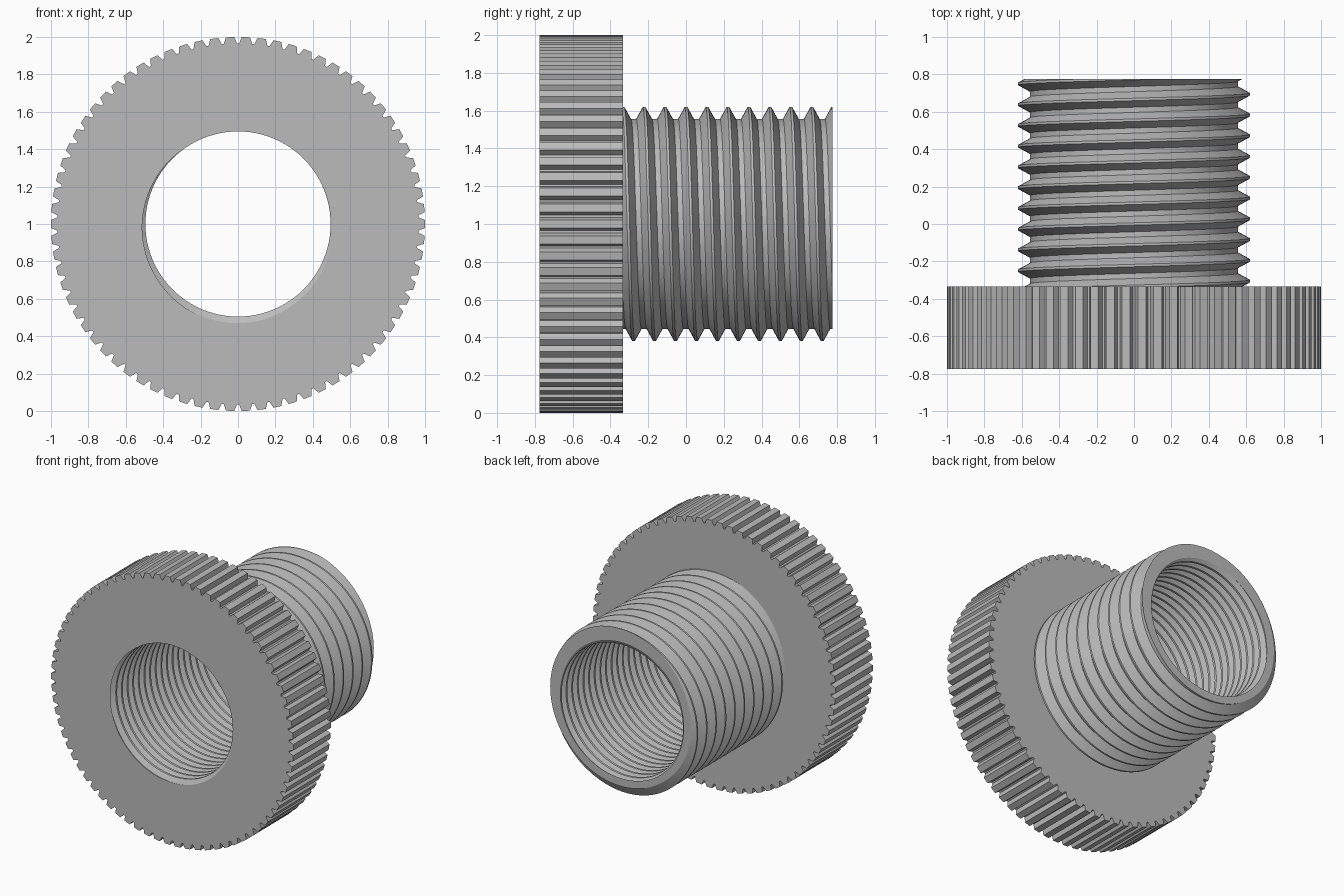
import bpy
import bmesh
from math import sin, cos, pi, tau
from mathutils import Vector

cube = bpy.data.objects.get("Cube")
if cube:
    bpy.data.objects.remove(cube, do_unlink=True)

FRONT, SHOULDER, BACK = -0.775, -0.333, 0.775
SEGMENTS = 96
TEETH = 74


def point(radius, angle, y):
    """Polar point around the main axis; angle runs from up towards +x."""
    return Vector((radius * sin(angle), y, 1 + radius * cos(angle)))


def thread(profile, pitch, phase, y0, y1):
    """Right-hand helical surface trimmed flat at y0 and y1.
    profile: (fraction of pitch, radius) over one pitch; phase: y at angle 0."""
    part = bmesh.new()
    first = int((y0 - phase) / pitch) - 3
    last = int((y1 - phase) / pitch) + 3
    previous = None
    for i in range(first * SEGMENTS, last * SEGMENTS + 1):
        turn = i / SEGMENTS
        row = [part.verts.new(point(r, tau * turn, phase + pitch * (turn + f)))
               for f, r in profile]
        if previous:
            for j in range(len(row) - 1):
                part.faces.new((previous[j], previous[j + 1], row[j + 1], row[j]))
        previous = row
    bmesh.ops.remove_doubles(part, verts=part.verts, dist=1e-5)
    for y, side in ((y0, -1), (y1, 1)):
        bmesh.ops.bisect_plane(part, geom=part.verts[:] + part.edges[:] + part.faces[:],
                               dist=1e-6, plane_co=(0, y, 0), plane_no=(0, side, 0),
                               clear_outer=True)
    mesh = bpy.data.meshes.new("thread_part")
    part.to_mesh(mesh)
    part.free()
    return mesh


def trapezoid(flat, far_flat, near, far):
    """One pitch of thread, centred on the flat at radius near."""
    return [(-0.5, far), (-0.5 + far_flat / 2, far), (-flat / 2, near),
            (flat / 2, near), (0.5 - far_flat / 2, far), (0.5, far)]


bm = bmesh.new()

# External thread on the stub, internal thread through the whole bore
inner_pitch = 0.0664
meshes = [thread(trapezoid(0.12, 0.25, 0.62, 0.556), 0.111, 0, SHOULDER, BACK),
          thread(trapezoid(0.12, 0.25, 0.53, 0.495), inner_pitch,
                 FRONT - inner_pitch * 190 / 360, FRONT, BACK)]
for mesh in meshes:
    bm.from_mesh(mesh)
    bpy.data.meshes.remove(mesh)

# Knurled rim of the flange: flat teeth with narrow grooves
rim = []
for i in range(TEETH):
    for offset, radius in ((-0.07, 0.965), (0.07, 0.965), (0.24, 1), (0.76, 1)):
        angle = tau * (i + offset) / TEETH
        rim.append([bm.verts.new(point(radius, angle, y)) for y in (FRONT, SHOULDER)])
for a, b in zip(rim, rim[1:] + rim[:1]):
    bm.faces.new((a[0], a[1], b[1], b[0]))

# Flat ring faces: flange front, flange back and stub end
for y, side in ((FRONT, -1), (SHOULDER, 1), (BACK, 1)):
    loops = [e for e in bm.edges if e.is_boundary
             and all(abs(v.co.y - y) < 1e-4 for v in e.verts)]
    bmesh.ops.triangle_fill(bm, edges=loops, use_beauty=True, normal=(0, side, 0))
bmesh.ops.recalc_face_normals(bm, faces=bm.faces)

mesh = bpy.data.meshes.new("threaded_adapter")
bm.to_mesh(mesh)
bm.free()
adapter = bpy.data.objects.new("threaded_adapter", mesh)
bpy.context.collection.objects.link(adapter)

# Plain grey metal
grey = bpy.data.materials.new("grey_metal")
grey.use_nodes = True
colour = (0.5, 0.5, 0.5, 1)
grey.diffuse_color = colour
grey.node_tree.nodes["Principled BSDF"].inputs["Base Color"].default_value = colour
mesh.materials.append(grey)

bpy.ops.object.select_all(action="DESELECT")
adapter.select_set(True)
bpy.context.view_layer.objects.active = adapter
bpy.ops.object.shade_smooth_by_angle(angle=pi / 9)
